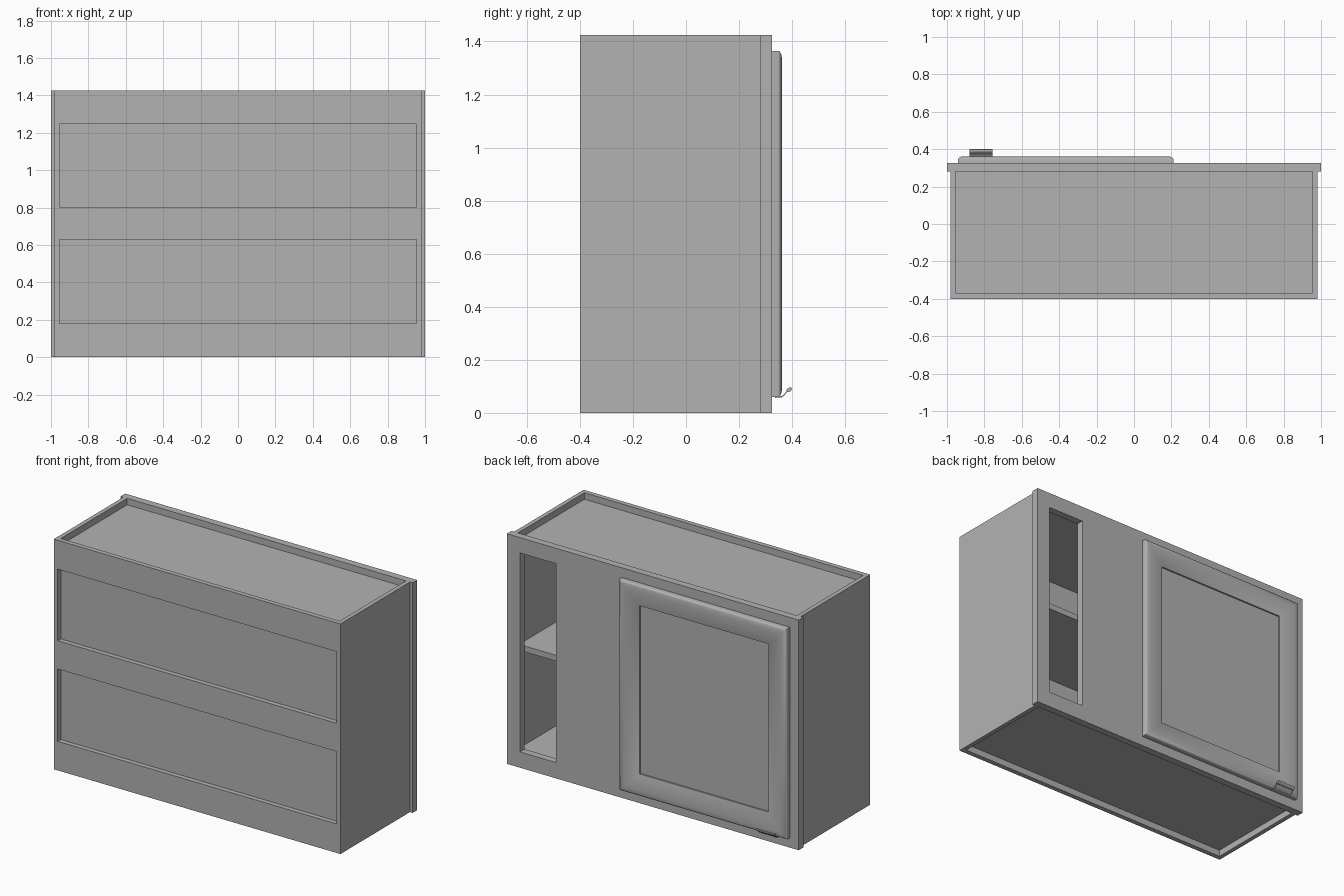
import bpy, bmesh, math

cube = bpy.data.objects.get("Cube")
if cube:
    bpy.data.objects.remove(cube, do_unlink=True)

grey = bpy.data.materials.new("plain_grey")
grey.use_nodes = True
grey.diffuse_color = (0.448, 0.448, 0.448, 1)
grey.node_tree.nodes["Principled BSDF"].inputs["Base Color"].default_value = grey.diffuse_color

# Overall sizes
H = 1.425                      # cabinet height
BACK, RAIL, FRONT = -0.40, -0.37, 0.28
FACE = 0.325                   # outer face of the face frame
SIDE_OUT, SIDE_IN = 0.982, 0.955
LIP, BOARD = 0.04, 0.036       # recess of top and bottom, board thickness


def finish(name, bm, smooth=False):
    bmesh.ops.recalc_face_normals(bm, faces=bm.faces[:])
    mesh = bpy.data.meshes.new(name)
    bm.to_mesh(mesh)
    bm.free()
    mesh.materials.append(grey)
    obj = bpy.data.objects.new(name, mesh)
    bpy.context.collection.objects.link(obj)
    if smooth:
        bpy.ops.object.select_all(action='DESELECT')
        obj.select_set(True)
        bpy.context.view_layer.objects.active = obj
        bpy.ops.object.shade_smooth_by_angle(angle=math.radians(30))
    return obj


def box(name, x, y, z):
    bm = bmesh.new()
    bmesh.ops.create_cube(bm, size=1)
    for v in bm.verts:
        for i, (lo, hi) in enumerate((x, y, z)):
            v.co[i] = hi if v.co[i] > 0 else lo
    return finish(name, bm)


def pierced_board(name, xs, zs, holes, y0, y1):
    """Upright board on a grid of x and z lines, leaving out the hole cells."""
    bm = bmesh.new()
    grid = [[bm.verts.new((x, y0, z)) for z in zs] for x in xs]
    for i in range(len(xs) - 1):
        for j in range(len(zs) - 1):
            if (i, j) not in holes:
                bm.faces.new((grid[i][j], grid[i + 1][j],
                              grid[i + 1][j + 1], grid[i][j + 1]))
    loose = [v for v in bm.verts if not v.link_faces]
    bmesh.ops.delete(bm, geom=loose, context='VERTS')
    new = bmesh.ops.extrude_face_region(bm, geom=bm.faces[:], use_keep_orig=True)
    for v in new["geom"]:
        if isinstance(v, bmesh.types.BMVert):
            v.co.y = y1
    return finish(name, bm)


def extrude_x(name, outline, x0, x1):
    """Closed (y, z) outline pushed along x."""
    bm = bmesh.new()
    ends = [[bm.verts.new((x, y, z)) for y, z in outline] for x in (x0, x1)]
    n = len(outline)
    for i in range(n):
        k = (i + 1) % n
        bm.faces.new((ends[0][i], ends[0][k], ends[1][k], ends[1][i]))
    for ring in ends:
        bm.faces.new(ring)
    return finish(name, bm, smooth=True)


# Carcass: sides, top, bottom, shelf
for name, s in (("left_side", 1), ("right_side", -1)):
    box(name, sorted((s * SIDE_IN, s * SIDE_OUT)), (BACK, FRONT), (0, H))
inside = (-SIDE_IN, SIDE_IN)
box("top_board", inside, (RAIL, FRONT), (H - LIP - BOARD, H - LIP))
box("bottom_board", inside, (RAIL, FRONT), (LIP, LIP + BOARD + 0.012))
box("shelf", inside, (RAIL + 0.01, FRONT - 0.01), (0.695, 0.731))

# Back: thin panel behind three cross rails
box("back_panel", inside, (RAIL, RAIL + 0.012), (LIP, H - LIP))
pierced_board("back_rails", [-SIDE_IN, SIDE_IN], [0, 0.18, 0.628, 0.803, 1.246, H],
              {(0, 1), (0, 3)}, BACK, RAIL)

# Face frame with the open bay and the bay behind the door
pierced_board("face_frame", [-1, -0.9, 0.16, 0.663, 0.91, 1], [0, 0.098, H - 0.095, H],
              {(1, 1), (3, 1)}, FRONT, FACE)

# Door: rounded moulding mitred around a recessed panel
X0, X1, Z0, Z1 = -0.94, 0.21, 0.06, 1.365
WIDTH, PEAK = 0.132, 0.037
profile = [(0, 0), (0, 0.022)]
for i in range(1, 7):          # tight outer round
    a = i / 6 * math.pi / 2
    profile.append((0.035 * (1 - math.cos(a)), 0.022 + (PEAK - 0.022) * math.sin(a)))
for i in range(1, 9):          # long fall to the panel
    t = i / 8
    profile.append((0.035 + (WIDTH - 0.035) * t, PEAK - 0.017 * t * t))
profile += [(WIDTH, 0.01)]

bm = bmesh.new()
rings = []
for d, h in profile:
    corners = ((X0 + d, Z0 + d), (X1 - d, Z0 + d), (X1 - d, Z1 - d), (X0 + d, Z1 - d))
    rings.append([bm.verts.new((x, FACE + h, z)) for x, z in corners])
for a, b in zip(rings, rings[1:]):
    for i in range(4):
        k = (i + 1) % 4
        bm.faces.new((a[i], a[k], b[k], b[i]))
bm.faces.new(rings[0])
bm.faces.new(rings[-1])
finish("door", bm, smooth=True)

# Pull: thin curved tab under the door edge with a rounded grip
PULL = (-0.88, -0.757)
path = [(0.335, 0.057), (0.36, 0.058), (0.368, 0.063), (0.376, 0.073), (0.388, 0.084)]
extrude_x("pull_tab", path + [(y, z + 0.005) for y, z in reversed(path)], *PULL)
tilt = math.radians(35)
grip = []
for i in range(20):
    a = i / 20 * math.tau
    u, v = 0.0125 * math.cos(a), 0.007 * math.sin(a)
    grip.append((0.389 + u * math.cos(tilt) - v * math.sin(tilt),
                 0.087 + u * math.sin(tilt) + v * math.cos(tilt)))
extrude_x("pull_grip", grip, *PULL)
